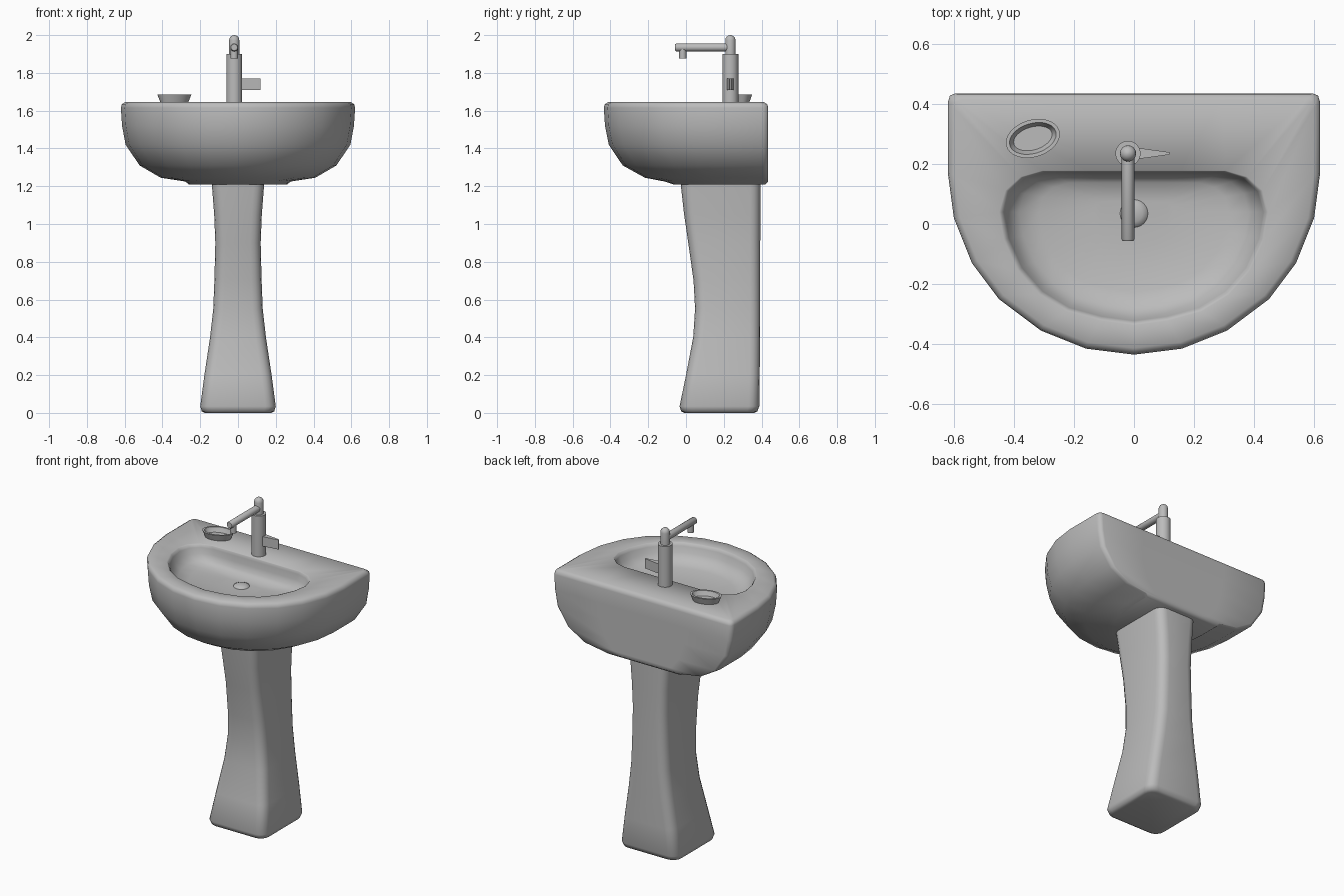
import bpy, bmesh, math
from mathutils import Vector, Matrix

if "Cube" in bpy.data.objects:
    bpy.data.objects.remove(bpy.data.objects["Cube"])

GREY = (0.5, 0.5, 0.5, 1)
ceramic = bpy.data.materials.new("grey ceramic")
ceramic.use_nodes = True
ceramic.diffuse_color = GREY
ceramic.node_tree.nodes["Principled BSDF"].inputs["Base Color"].default_value = GREY


def finish(name, bm, angle=40):
    bmesh.ops.recalc_face_normals(bm, faces=bm.faces)
    mesh = bpy.data.meshes.new(name)
    bm.to_mesh(mesh)
    bm.free()
    ob = bpy.data.objects.new(name, mesh)
    bpy.context.collection.objects.link(ob)
    mesh.materials.append(ceramic)
    bpy.ops.object.select_all(action='DESELECT')
    ob.select_set(True)
    bpy.context.view_layer.objects.active = ob
    bpy.ops.object.shade_smooth_by_angle(angle=math.radians(angle))
    return ob


def loft(name, rings, angle=40):
    """Skin a stack of closed rings and cap both ends."""
    bm = bmesh.new()
    loops = [[bm.verts.new(p) for p in ring] for ring in rings]
    n = len(loops[0])
    for a, b in zip(loops, loops[1:]):
        for i in range(n):
            j = (i + 1) % n
            bm.faces.new((a[i], a[j], b[j], b[i]))
    bm.faces.new(loops[0])
    bm.faces.new(loops[-1])
    return finish(name, bm, angle)


def mirrored(half):
    return half + [(-x, y) for x, y in half[-2:0:-1]]


def scaled(outline, sx, sy, cy, z):
    return [(x * sx, cy + (y - cy) * sy, z) for x, y in outline]


def turned(name, origin, axis, profile, sides=24):
    """Round part along an axis from (radius, distance) pairs."""
    rot = Vector((0, 0, 1)).rotation_difference(Vector(axis)).to_matrix()
    rings = []
    for r, d in profile:
        rings.append([Vector(origin) + rot @ Vector((r * math.cos(t), r * math.sin(t), d))
                      for t in (math.tau * i / sides for i in range(sides))])
    return loft(name, rings)


# Basin: D-shaped shell, rounded rim and shallow bowl in one skin
BACK = 0.435
outer = mirrored([(0, BACK), (.3, BACK), (.595, BACK), (.613, .428), (.62, .405),
                  (.62, .17), (.60, .02), (.54, -.13), (.45, -.25), (.31, -.355),
                  (.16, -.415), (0, -.435)])
inner = mirrored([(0, .175), (.15, .175), (.3, .175), (.37, .155), (.42, .11),
                  (.44, .04), (.425, -.05), (.38, -.15), (.31, -.23),
                  (.22, -.285), (.11, -.315), (0, -.33)])
shell = [(.42, .56, .40, 1.21), (.45, .63, BACK, 1.225), (.66, .75, BACK, 1.245),
         (.84, .885, BACK, 1.31), (.96, .97, BACK, 1.42), (.99, .993, BACK, 1.52),
         (1, 1, BACK, 1.615), (.993, .99, 0, 1.633), (.965, .95, 0, 1.645)]
bowl = [(1.02, 1.645), (1, 1.641), (.98, 1.625), (.95, 1.59), (.87, 1.555),
        (.72, 1.535), (.3, 1.525)]
loft("basin", [scaled(outer, *s) for s in shell]
     + [scaled(inner, s, s, .04, z) for s, z in bowl], 60)

# Drain plug
turned("drain_plug", (0, .035, 1.522), (0, 0, 1), [(.048, 0), (.044, .008), (.028, .015), (.008, .018)])


# Pedestal: rounded-square sections (height, half width, front y, back y)
def rounded_rect(z, w, front, back, r):
    pts = []
    for k, (sx, y, sy) in enumerate(((1, back, 1), (-1, back, 1), (-1, front, -1), (1, front, -1))):
        for i in range(5):
            t = math.pi / 2 * (k + i / 4)
            pts.append((sx * (w - r) + r * math.cos(t), y - sy * r + r * math.sin(t), z))
    return pts


sections = [(0, .175, -.01, .36), (.008, .192, -.025, .378), (.035, .2, -.034, .388),
            (.2, .178, 0, .39), (.4, .148, .038, .392), (.55, .131, .048, .393),
            (.7, .125, .04, .393), (.9, .12, .012, .393), (1.05, .126, -.01, .394),
            (1.23, .14, -.03, .394)]
loft("pedestal", [rounded_rect(*s, .055) for s in sections], 60)

# Tap
TX, TY = -.02, .235
turned("tap_body", (TX, TY, 1.63), (0, 0, 1), [(.042, 0), (.042, .27)])
turned("tap_head", (TX, TY, 1.89), (0, 0, 1),
       [(.027, 0), (.027, .083)] + [(.027 * math.cos(t), .083 + .027 * math.sin(t))
                                    for t in (.4, .8, 1.2, 1.5)])
turned("tap_spout", (TX, TY, 1.935), (0, -1, 0),
       [(.021, 0), (.021, .287), (.017, .292)])
turned("tap_nozzle", (TX, -.017, 1.93), (0, 0, -1), [(.019, 0), (.019, .053)])

# Tapered side lever
loft("tap_lever", [[(x, TY + sy * h, z) for sy, z in ((-1, 1.71), (1, 1.71), (1, 1.77), (-1, 1.77))]
                   for x, h in ((TX, .022), (.04, .015), (.118, .004))], 30)

# Soap dish: tilted oval tray flaring upward
spin = Matrix.Rotation(math.radians(17), 3, 'Z')
tray = [(.074, .046, 1.64), (.092, .062, 1.685), (.08, .05, 1.685),
        (.075, .045, 1.672), (.066, .038, 1.657)]
loft("soap_dish", [[Vector((-.337, .285, z)) + spin @ Vector((a * math.cos(t), b * math.sin(t), 0))
                    for t in (math.tau * i / 32 for i in range(32))] for a, b, z in tray])
